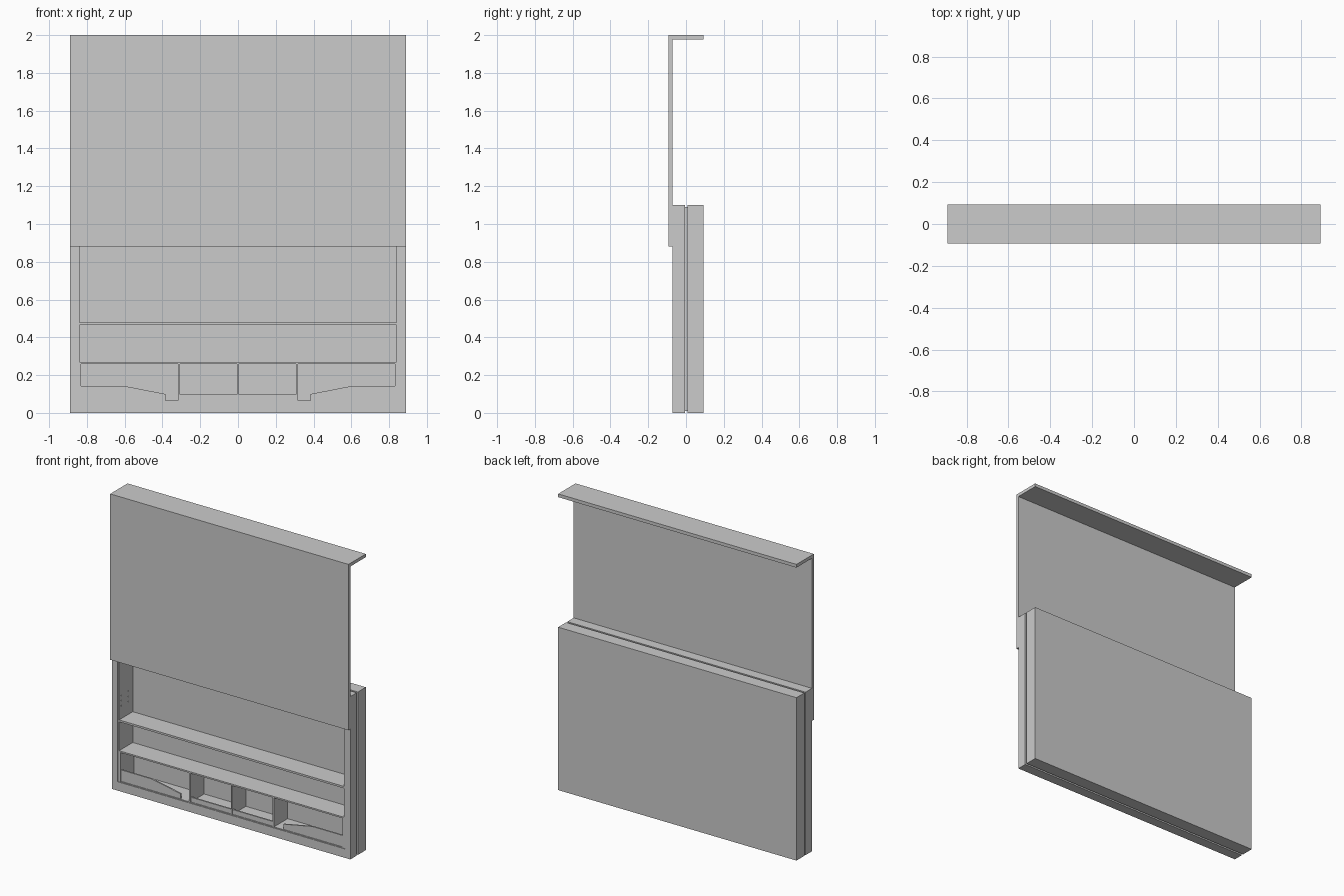
import bpy, bmesh
from mathutils import Matrix

if "Cube" in bpy.data.objects:
    bpy.data.objects.remove(bpy.data.objects["Cube"])

FRONT, BACK = -0.0725, 0.0925      # cabinet body depth
W, H = 0.89, 1.10                  # half width and height of the body


def finish(name, bm):
    bmesh.ops.recalc_face_normals(bm, faces=bm.faces)
    me = bpy.data.meshes.new(name)
    bm.to_mesh(me)
    bm.free()
    ob = bpy.data.objects.new(name, me)
    bpy.context.collection.objects.link(ob)
    return ob


def box(name, x0, x1, y0, y1, z0, z1):
    return prism(name, [(x0, z0), (x1, z0), (x1, z1), (x0, z1)], y0, y1)


def prism(name, outline, y0, y1):
    """Extrude an x-z outline from y0 to y1."""
    bm = bmesh.new()
    face = bm.faces.new([bm.verts.new((x, y0, z)) for x, z in outline])
    ext = bmesh.ops.extrude_face_region(bm, geom=[face], use_keep_orig=True)
    moved = [v for v in ext["geom"] if isinstance(v, bmesh.types.BMVert)]
    bmesh.ops.translate(bm, verts=moved, vec=(0, y1 - y0, 0))
    return finish(name, bm)


def ring(name, outer, inner, y0, y1):
    """Rectangular frame; outer and inner are (half width, z0, z1)."""
    bm = bmesh.new()

    def loop(r, y):
        w, a, b = r
        return [bm.verts.new((x, y, z)) for x, z in ((-w, a), (w, a), (w, b), (-w, b))]
    loops = [loop(outer, y0), loop(outer, y1), loop(inner, y1), loop(inner, y0)]
    for k in range(4):
        a, b = loops[k], loops[(k + 1) % 4]
        for i in range(4):
            j = (i + 1) % 4
            bm.faces.new((a[i], a[j], b[j], b[i]))
    return finish(name, bm)


# Body: front and rear frames around a slightly inset core leave the groove
opening = (0.85, 0.06, 1.05)
ring("front_frame", (W, 0, H), opening, FRONT, -0.005)
ring("groove_core", (W - 0.01, 0.01, H - 0.01), opening, -0.005, 0.008)
ring("rear_frame", (W, 0, H), opening, 0.008, 0.077)
box("back_panel", -W, W, 0.077, BACK, 0, H)

# Raised front door with top cap
box("door_panel", -W, W, -0.0925, FRONT, 0.88, 2.0)
box("top_cap", -W, W, FRONT, BACK, 1.978, 2.0)

# Peg holes for the inner side liners
bm = bmesh.new()
for sx in (-1, 1):
    for y in (-0.045, 0.03):
        for z in (0.565, 0.60, 0.635):
            bmesh.ops.create_cone(
                bm, cap_ends=True, segments=12, radius1=0.004, radius2=0.004, depth=0.016,
                matrix=Matrix.Translation((sx * 0.84, y, z)) @ Matrix.Rotation(1.5707963, 4, 'Y'))
pegs = finish("peg_hole_cutter", bm)
pegs.hide_render = True
pegs.hide_set(True)

# Inner side liners
RF = FRONT + 0.004
for side, s in (("left", -1), ("right", 1)):
    x0, x1 = sorted((s * 0.85, s * 0.84))
    liner = box(side + "_liner", x0, x1, RF, 0.077, 0.06, 1.05)
    cut = liner.modifiers.new("peg_holes", 'BOOLEAN')
    cut.operation = 'DIFFERENCE'
    cut.object = pegs

# Shelves and compartment floor
box("upper_shelf", -0.84, 0.84, RF, 0.077, 0.465, 0.478)
box("lower_shelf", -0.84, 0.84, RF, 0.077, 0.26, 0.27)
box("compartment_floor", -0.84, 0.84, RF, 0.077, 0.06, 0.065)

# Upright dividers
for i, x in enumerate((-0.835, -0.312, 0.0, 0.312, 0.835)):
    box(f"divider_{i}", x - 0.005, x + 0.005, RF, 0.077, 0.065, 0.26)

# Low fronts: sloped on the outer compartments, straight lips in the middle
LF = RF + 0.004
for side, s in (("left", -1), ("right", 1)):
    pts = [(0.83, 0.065), (0.83, 0.142), (0.60, 0.142), (0.385, 0.10), (0.385, 0.065)]
    prism(side + "_sloped_front", [(s * x, z) for x, z in pts], LF, LF + 0.01)
    x0, x1 = sorted((s * 0.005, s * 0.307))
    box(side + "_middle_lip", x0, x1, LF, LF + 0.01, 0.065, 0.097)
